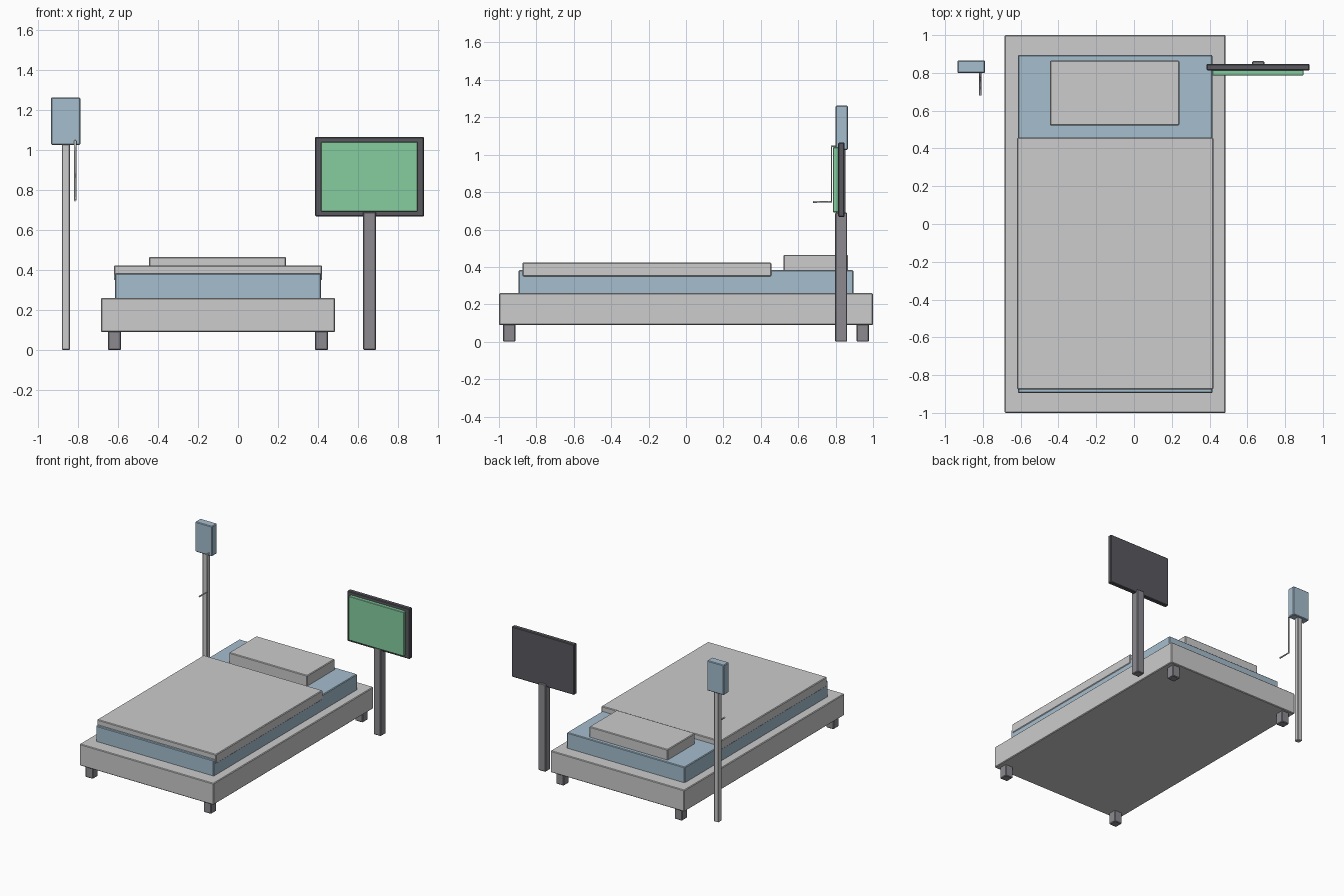
import bpy

cube = bpy.data.objects.get("Cube")
if cube:
    bpy.data.objects.remove(cube, do_unlink=True)


def linear(c):
    return c / 12.92 if c <= 0.04045 else ((c + 0.055) / 1.055) ** 2.4


def material(name, *rgb):
    colour = [linear(c / 255) for c in rgb] + [1]
    m = bpy.data.materials.new(name)
    m.use_nodes = True
    m.diffuse_color = colour
    m.node_tree.nodes["Principled BSDF"].inputs["Base Color"].default_value = colour
    return m


light_grey = material("light grey", 204, 204, 204)
blue = material("soft blue", 166, 190, 206)
mid_grey = material("mid grey", 140, 138, 144)
dark_grey = material("dark grey", 90, 88, 94)
green = material("screen green", 133, 206, 160)


def box(name, mat, x, y, z, bevel=0.005):
    """Slightly bevelled box from (min, max) ranges."""
    spans = (x, y, z)
    bpy.ops.mesh.primitive_cube_add(size=1, location=[(a + b) / 2 for a, b in spans])
    ob = bpy.context.object
    ob.name = name
    ob.scale = [b - a for a, b in spans]
    bpy.ops.object.transform_apply(location=False, rotation=False, scale=True)
    ob.data.materials.append(mat)
    mod = ob.modifiers.new("edge", 'BEVEL')
    mod.width = bevel
    mod.segments = 1
    return ob


# Bed
box("bed_base", light_grey, (-0.685, 0.485), (-1, 1), (0.09, 0.26))
box("mattress", blue, (-0.615, 0.415), (-0.895, 0.895), (0.25, 0.383))
box("blanket", light_grey, (-0.62, 0.42), (-0.875, 0.457), (0.35, 0.423))
box("pillow", light_grey, (-0.445, 0.24), (0.522, 0.865), (0.375, 0.465))
for side, x in (("right", -0.617), ("left", 0.417)):
    for end, y in (("front", -0.945), ("back", 0.945)):
        box(f"{end}_{side}_leg", mid_grey, (x - 0.033, x + 0.033),
            (y - 0.033, y + 0.033), (0, 0.095))

# Monitor on its post
box("monitor_post", mid_grey, (0.625, 0.69), (0.797, 0.862), (0, 0.69))
box("monitor_frame", dark_grey, (0.385, 0.93), (0.813, 0.848), (0.667, 1.065))
box("monitor_screen", green, (0.415, 0.897), (0.786, 0.815), (0.692, 1.04), 0.003)

# Drip stand with its bag
box("drip_pole", light_grey, (-0.88, -0.84), (0.812, 0.852), (0, 1.03), 0.004)
box("drip_bag", blue, (-0.935, -0.788), (0.8, 0.865), (1.025, 1.262))

# Thin bent tube hanging from the bag
curve = bpy.data.curves.new("drip_tube", 'CURVE')
curve.dimensions = '3D'
curve.bevel_depth = 0.006
curve.bevel_resolution = 1
curve.use_fill_caps = True
path = [(0.82, 1.045), (0.778, 1.045), (0.778, 0.748), (0.68, 0.748)]
spline = curve.splines.new('POLY')
spline.points.add(len(path) - 1)
for p, (y, z) in zip(spline.points, path):
    p.co = (-0.814, y, z, 1)
tube = bpy.data.objects.new("drip_tube", curve)
tube.data.materials.append(light_grey)
bpy.context.collection.objects.link(tube)
